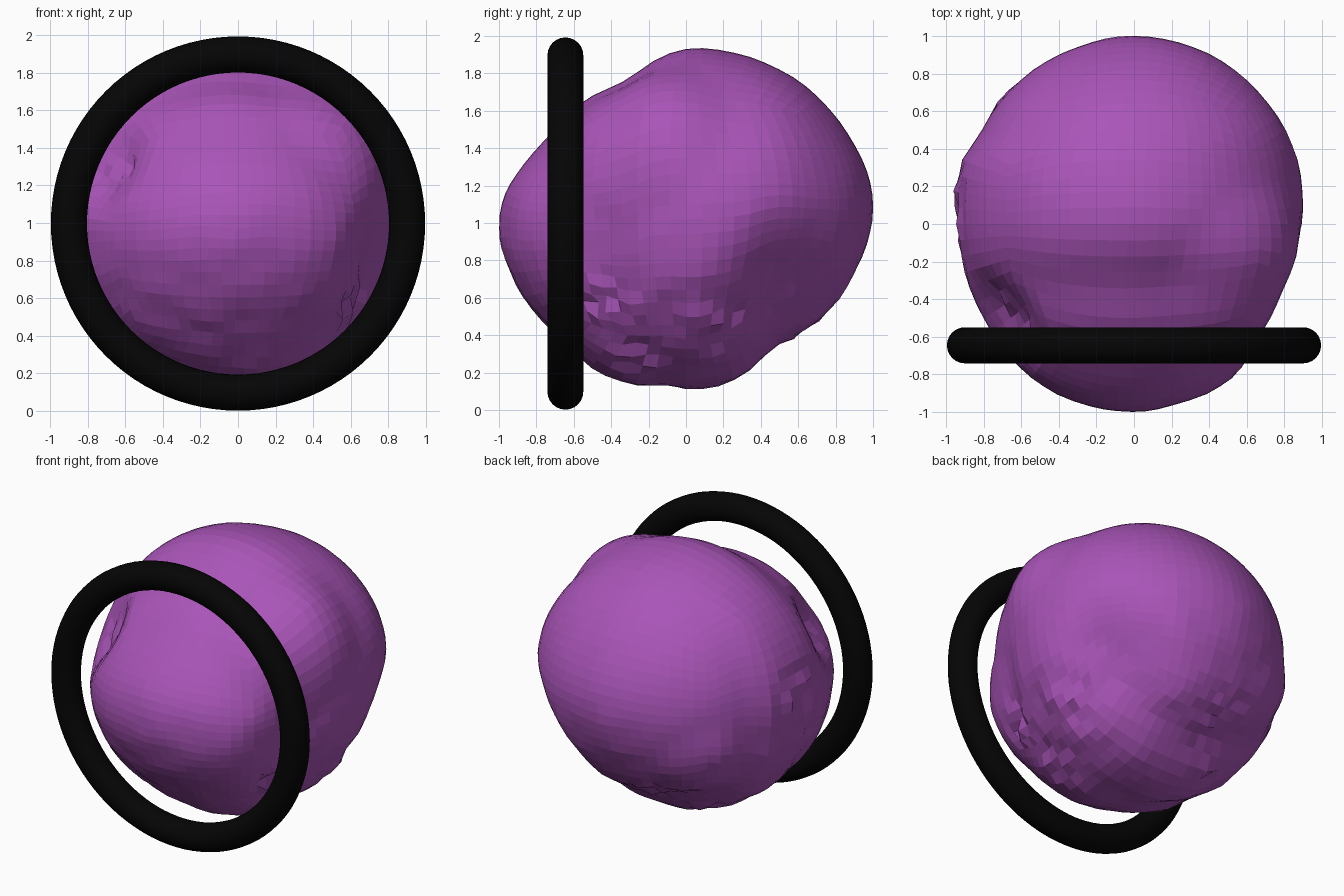
import bpy
import bmesh
import math
from mathutils import Vector, noise

default_cube = bpy.data.objects.get("Cube")
if default_cube:
    bpy.data.objects.remove(default_cube, do_unlink=True)


def make_material(name, colour):
    material = bpy.data.materials.new(name)
    material.use_nodes = True
    material.diffuse_color = colour
    material.node_tree.nodes["Principled BSDF"].inputs["Base Color"].default_value = colour
    return material


purple = make_material("purple", (0.40, 0.09, 0.48, 1))
black = make_material("black", (0.0015, 0.0015, 0.0015, 1))

# Body sections from front to back: y, x min, x max, z min, z max
SECTIONS = [
    (-1, -.03, -.01, .96, .98),
    (-.97, -.22, .19, .82, 1.15),
    (-.9, -.42, .4, .66, 1.27),
    (-.74, -.63, .6, .45, 1.46),
    (-.55, -.77, .71, .27, 1.65),
    (-.33, -.88, .78, .17, 1.76),
    (-.13, -.93, .86, .14, 1.89),
    (.05, -.95, .9, .11, 1.935),
    (.3, -.93, .88, .18, 1.9),
    (.48, -.82, .82, .34, 1.83),
    (.63, -.73, .73, .42, 1.74),
    (.8, -.56, .56, .57, 1.57),
    (.9, -.4, .41, .73, 1.42),
    (.97, -.21, .22, .9, 1.27),
    (1, -.01, .01, 1.07, 1.09),
]
# Spacing the sections by angle keeps both ends round
ANGLES = [math.asin(row[0]) for row in SECTIONS]
ROWS = [Vector(row[1:]) for row in SECTIONS]


def slope(i):
    a, b = max(0, i - 1), min(len(ROWS) - 1, i + 1)
    return (ROWS[b] - ROWS[a]) / (ANGLES[b] - ANGLES[a])


def section_at(y):
    """Smooth curve through the neighbouring body sections."""
    angle = math.asin(max(-1, min(1, y)))
    i = max(k for k in range(len(ROWS) - 1) if ANGLES[k] <= angle or k == 0)
    span = ANGLES[i + 1] - ANGLES[i]
    t = (angle - ANGLES[i]) / span
    blend = t * t * (3 - 2 * t)
    return (ROWS[i].lerp(ROWS[i + 1], blend)
            + slope(i) * span * t * (1 - t) ** 2
            - slope(i + 1) * span * t * t * (1 - t))


# Broad swellings and hollows: position, radius, height
SWELLS = [
    (Vector((.6, -.27, 1.48)), .55, .13),
    (Vector((.65, .55, .65)), .55, -.09),
    (Vector((.68, -.5, .8)), .4, -.05),
    (Vector((-.68, -.5, 1.3)), .35, -.1),
    (Vector((-.6, .6, .7)), .4, .06),
    (Vector((.25, -.3, .2)), .4, .05),
]
# Crumpled spots: position and radius
CRUMPLES = [
    (Vector((-.9, .05, 1.0)), .35),
    (Vector((-.7, -.5, 1.3)), .2),
    (Vector((.65, -.45, .55)), .25),
    (Vector((.65, .1, .5)), .28),
    (Vector((-.2, .62, .42)), .25),
    (Vector((.4, -.25, .3)), .2),
    (Vector((-.4, .3, .3)), .2),
]


def surface_offset(point):
    """Broad shape, gentle lumps low down, and crumpled spots."""
    low = min(1, max(0, (1.3 - point.z) / .8))
    offset = .015 * low * noise.noise(point * 6)
    for centre, radius, height in SWELLS:
        near = max(0, 1 - (point - centre).length_squared / radius ** 2)
        offset += height * near * near
    for centre, radius in CRUMPLES:
        near = max(0, 1 - (point - centre).length / radius)
        offset += near * (.08 * noise.noise(point * 13) - .015)
    return offset


# Lumpy body: a quad sphere fitted to the sections, then crumpled
bm = bmesh.new()
bmesh.ops.create_cube(bm, size=2)
bmesh.ops.subdivide_edges(bm, edges=bm.edges[:], cuts=17, use_grid_fill=True)
for vert in bm.verts:
    # Even out the grid spacing before projecting onto the sphere
    direction = Vector([math.tan(c * math.pi / 4) for c in vert.co]).normalized()
    x0, x1, z0, z1 = section_at(direction.y)
    angle = math.atan2(direction.z, direction.x)
    point = Vector(((x0 + x1) / 2 + (x1 - x0) / 2 * math.cos(angle),
                    direction.y,
                    (z0 + z1) / 2 + (z1 - z0) / 2 * math.sin(angle)))
    vert.co = point + direction * surface_offset(point)
bmesh.ops.recalc_face_normals(bm, faces=bm.faces[:])
mesh = bpy.data.meshes.new("body")
bm.to_mesh(mesh)
bm.free()
body = bpy.data.objects.new("body", mesh)
bpy.context.collection.objects.link(body)
mesh.materials.append(purple)

# Ring standing upright around the front of the body
bpy.ops.mesh.primitive_torus_add(
    major_segments=96, minor_segments=24, major_radius=.899, minor_radius=.096,
    location=(0, -.645, .997), rotation=(math.pi / 2, 0, 0))
ring = bpy.context.object
ring.name = "front_ring"
ring.data.materials.append(black)
bpy.ops.object.shade_smooth()
